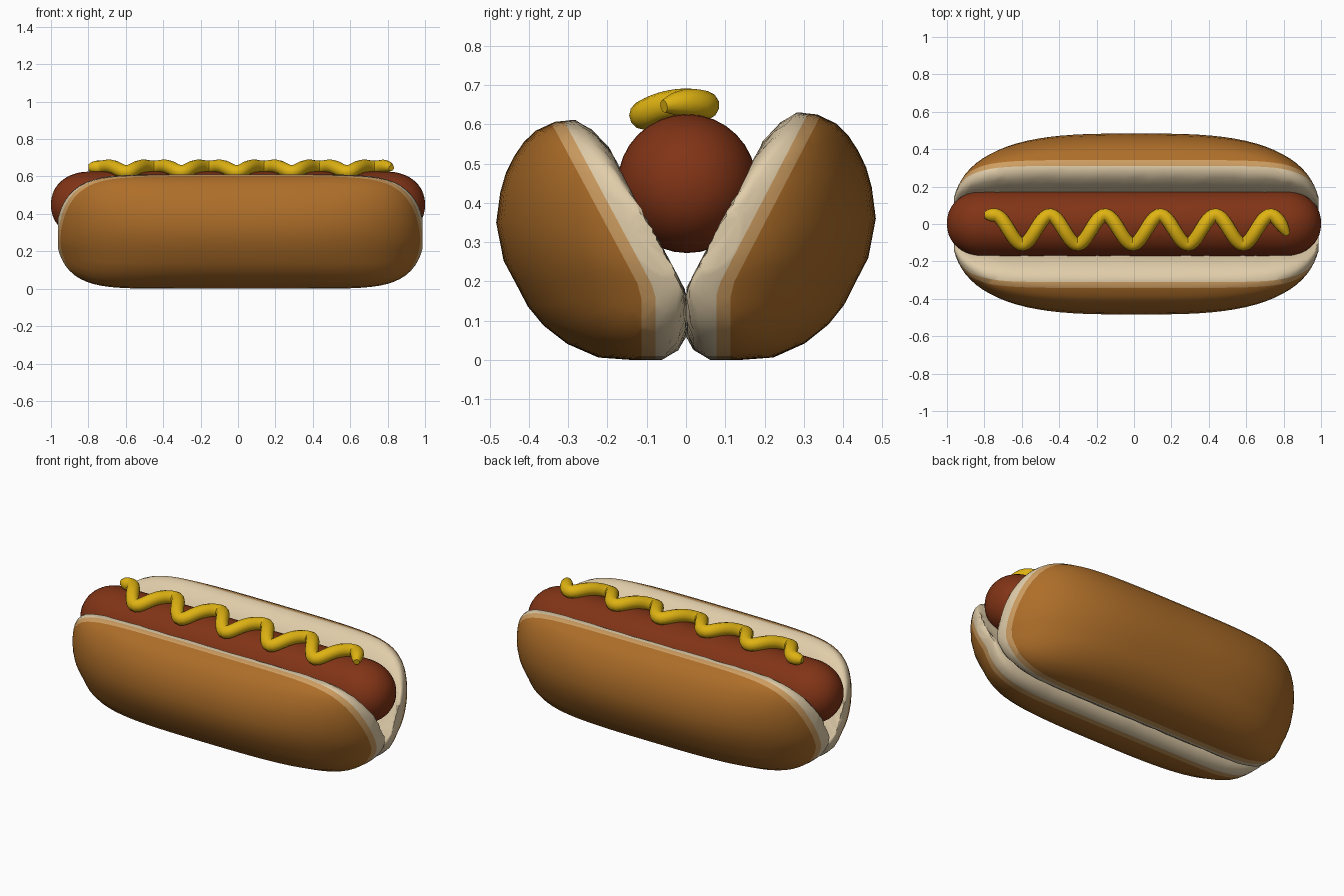
import bpy, bmesh, math, random
from mathutils import Vector

if "Cube" in bpy.data.objects:
    bpy.data.objects.remove(bpy.data.objects["Cube"])

random.seed(4)


def material(name, rgb):
    m = bpy.data.materials.new(name)
    m.diffuse_color = (*rgb, 1)
    m.use_nodes = True
    m.node_tree.nodes["Principled BSDF"].inputs["Base Color"].default_value = m.diffuse_color
    return m


crust = material("crust brown", (0.42, 0.155, 0.022))
toast = material("toasted tan", (0.62, 0.34, 0.12))
crumb = material("crumb cream", (0.75, 0.61, 0.40))
meat = material("sausage red brown", (0.22, 0.034, 0.008))
yellow = material("mustard yellow", (0.74, 0.45, 0.006))


def finish(bm, name, mats, angle=50):
    bmesh.ops.recalc_face_normals(bm, faces=bm.faces)
    mesh = bpy.data.meshes.new(name)
    bm.to_mesh(mesh)
    bm.free()
    ob = bpy.data.objects.new(name, mesh)
    bpy.context.collection.objects.link(ob)
    for m in mats:
        mesh.materials.append(m)
    bpy.ops.object.select_all(action='DESELECT')
    ob.select_set(True)
    bpy.context.view_layer.objects.active = ob
    bpy.ops.object.shade_smooth_by_angle(angle=math.radians(angle))
    return ob


def loft(bm, rings):
    """Skin closed rings of points and cap both ends."""
    rows = [[bm.verts.new(p) for p in ring] for ring in rings]
    n = len(rows[0])
    for a, b in zip(rows, rows[1:]):
        for i in range(n):
            j = (i + 1) % n
            bm.faces.new((a[i], a[j], b[j], b[i]))
    bm.faces.new(rows[0])
    bm.faces.new(rows[-1])


# Bun half section: (distance from the cut face, height)
SECTION = [(0, 0.06 + 0.5 * i / 12) for i in range(13)] + [
    (0.02, 0.605), (0.05, 0.63), (0.10, 0.625), (0.16, 0.602), (0.205, 0.573),
    (0.25, 0.535), (0.295, 0.49), (0.335, 0.44), (0.387, 0.36), (0.42, 0.26),
    (0.42, 0.20), (0.40, 0.14), (0.36, 0.09), (0.30, 0.042), (0.22, 0.006),
    (0.14, 0), (0.06, 0), (0.02, 0.025)]


def bun_half(name, side, height):
    bm = bmesh.new()
    rings = []
    steps = 44
    for k in range(steps + 1):
        s = 0.992 * math.sin(math.pi * (k / steps - 0.5))
        fw = math.sqrt(1 - abs(s) ** 3.2)     # thickness narrows at the ends
        fz = math.sqrt(1 - abs(s) ** 8)       # height narrows later
        rings.append([(0.012 + 0.983 * s, w * fw, 0.3 + (z - 0.3) * fz)
                      for w, z in SECTION])
    loft(bm, rings)
    # colour bands parallel to the cut face
    for w in (0.075, 0.11):
        bmesh.ops.bisect_plane(bm, geom=bm.verts[:] + bm.edges[:] + bm.faces[:],
                               plane_co=(0, w, 0), plane_no=(0, 1, 0))
    for f in bm.faces:
        w = f.calc_center_median().y
        f.material_index = 2 if w < 0.075 else 1 if w < 0.11 else 0
    # rough crumb, then lean the half outwards to open the V
    for v in bm.verts:
        if v.co.y < 0.05:
            v.co.y += random.uniform(-0.004, 0.005)
        v.co.y = side * (v.co.y + 0.003 + 0.52 * max(0, v.co.z - 0.18))
        v.co.z *= height
    finish(bm, name, (crust, toast, crumb))


bun_half("bun_back", 1, 1.0)
bun_half("bun_front", -1, 0.97)

# Sausage: blunt capsule along x
R, CZ = 0.177, 0.449
bm = bmesh.new()
stations = []
for k in range(1, 11):
    a = math.pi / 2 * k / 10
    stations.append((-0.8 - 0.2 * math.cos(a), R * math.sin(a) ** 0.9))
stations += [(-x, r) for x, r in reversed(stations)]
stations = [(-1.0, 0.012)] + stations + [(1.0, 0.012)]
loft(bm, [[(x, 0.003 + r * math.cos(t), CZ + r * math.sin(t))
           for t in (2 * math.pi * i / 32 for i in range(32))]
          for x, r in stations])
finish(bm, "sausage", (meat,))

# Mustard: wavy tube lying over the top of the sausage
path = []
count = 110
for k in range(count + 1):
    x = -0.80 + 1.62 * k / count
    y = -0.03 + 0.078 * math.cos(2 * math.pi * (x + 0.45) / 0.295)
    if x < -0.745:
        y = 0.048
    path.append(Vector((x, y, CZ + math.sqrt(0.205 ** 2 - y * y))))
bm = bmesh.new()
rings = []
for k, p in enumerate(path):
    tan = (path[min(k + 1, count)] - path[max(k - 1, 0)]).normalized()
    up = Vector((0, p.y, p.z - CZ)).normalized()
    across = tan.cross(up).normalized()
    up = across.cross(tan)
    d = min(k, count - k)
    r = 0.037 * (1 if d >= 3 else (0.45, 0.75, 0.92)[d])
    rings.append([p + across * r * math.cos(t) + up * r * math.sin(t)
                  for t in (2 * math.pi * i / 12 for i in range(12))])
loft(bm, rings)
finish(bm, "mustard", (yellow,))
